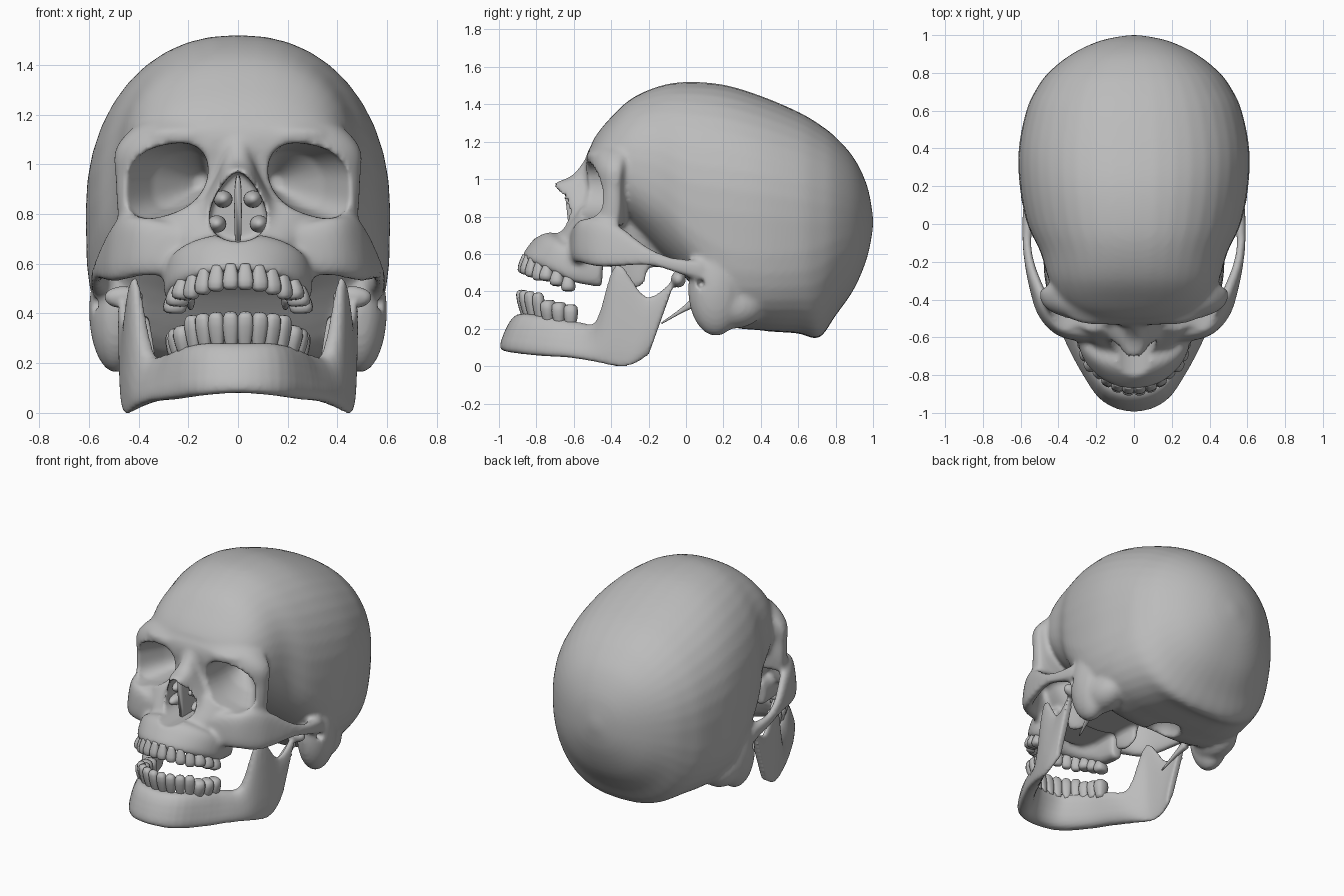
import bpy, bmesh
from math import sin, cos, pi, radians
from mathutils import Vector, Matrix

cube = bpy.data.objects.get("Cube")
if cube:
    bpy.data.objects.remove(cube, do_unlink=True)

bone = bpy.data.materials.new("grey bone")
bone.use_nodes = True
bone.diffuse_color = (0.5, 0.5, 0.5, 1)
bone.node_tree.nodes["Principled BSDF"].inputs["Base Color"].default_value = (0.5, 0.5, 0.5, 1)


def spline(rows, steps=4):
    """Catmull-Rom interpolation of rows of numbers."""
    rows = [Vector(r) for r in rows]
    out = []
    for i in range(len(rows) - 1):
        p, a, b = rows[max(i - 1, 0)], rows[i], rows[i + 1]
        q = rows[min(i + 2, len(rows) - 1)]
        for k in range(steps):
            t = k / steps
            out.append(a + (b - p) * (t / 2) + (p * 2 - a * 5 + b * 4 - q) * (t * t / 2)
                       + (a * 3 - p - b * 3 + q) * (t ** 3 / 2))
    return out + [rows[-1]]


def oval(w, up, down, n=2.25, count=40, low=None):
    """Superellipse whose upper and lower halves differ."""
    pts = []
    for i in range(count):
        c, s = cos(2 * pi * i / count), sin(2 * pi * i / count)
        e = 2 / (n if s > 0 or not low else low)
        u, v = abs(c) ** e, abs(s) ** e
        pts.append((w * u * (1 if c > 0 else -1), v * (up if s > 0 else -down)))
    return pts


def loft(bm, rings):
    vs = [[bm.verts.new(p) for p in ring] for ring in rings]
    n = len(vs[0])
    for a, b in zip(vs, vs[1:]):
        for i in range(n):
            j = (i + 1) % n
            bm.faces.new((a[i], a[j], b[j], b[i]))
    bm.faces.new(vs[0])
    bm.faces.new(vs[-1])


def slices(bm, rows, back):
    """Horizontal sections: z, front y, half width, centre y."""
    loft(bm, [[(u, yc - v, z) for u, v in oval(w, yc - yf, back, 2.5)]
              for z, yf, w, yc in spline(rows)])


def slab(bm, rows, side=1, steps=4):
    """Upright blade along a path: bottom xyz, top xyz, thickness."""
    rows = spline(rows, steps)
    mids = [Vector(((r[0] + r[3]) / 2, (r[1] + r[4]) / 2)) for r in rows]
    rings = []
    for i, r in enumerate(rows):
        d = mids[min(i + 1, len(mids) - 1)] - mids[max(i - 1, 0)]
        normal = Vector((d.y, -d.x, 0)).normalized()
        lo, hi = Vector(r[:3]), Vector(r[3:6])
        ring = [(lo + hi) / 2 + normal * u + (hi - lo) * v
                for u, v in oval(r[6] / 2, 0.5, 0.5, 2.8, 20)]
        rings.append([(p.x * side, p.y, p.z) for p in ring])
    loft(bm, rings)


def both_sides(rows):
    return [(-r[0], r[1], r[2], -r[3], *r[4:]) for r in reversed(rows[1:])] + list(rows)


def ball(bm, loc, rad):
    bmesh.ops.create_uvsphere(bm, u_segments=24, v_segments=16, radius=1,
                              matrix=Matrix.LocRotScale(Vector(loc), None, Vector(rad)))


def finish(bm, name):
    bmesh.ops.recalc_face_normals(bm, faces=bm.faces)
    me = bpy.data.meshes.new(name)
    bm.to_mesh(me)
    bm.free()
    me.materials.append(bone)
    me.shade_smooth()
    ob = bpy.data.objects.new(name, me)
    bpy.context.collection.objects.link(ob)
    return ob


def fuse(ob, size, rounds):
    """Merge overlapping masses into one skin and soften it."""
    m = ob.modifiers.new("merge", "REMESH")
    m.mode, m.voxel_size, m.use_smooth_shade = "VOXEL", size, True
    m = ob.modifiers.new("soften", "SMOOTH")
    m.factor, m.iterations = 0.5, rounds


def bake(ob):
    bpy.context.view_layer.update()
    dg = bpy.context.evaluated_depsgraph_get()
    me = bpy.data.meshes.new_from_object(ob.evaluated_get(dg))
    ob.modifiers.clear()
    ob.data = me
    me.materials.clear()
    me.materials.append(bone)
    me.shade_smooth()


# Braincase: y, top, bottom, half width, height of widest point, lower squareness
bm = bmesh.new()
case = [(-.51, 1.17, 1.03, .1, 1.1, 2.2), (-.49, 1.22, .96, .26, 1.08, 2.2),
        (-.42, 1.31, .85, .38, 1.06, 2.2), (-.3, 1.425, .74, .45, 1.03, 2.3),
        (-.15, 1.495, .6, .495, .97, 2.5), (0, 1.52, .47, .565, .86, 3),
        (.2, 1.505, .23, .605, .82, 3.4), (.4, 1.445, .19, .61, .8, 3.4),
        (.6, 1.36, .175, .57, .78, 3), (.71, 1.295, .15, .52, .77, 2.5),
        (.8, 1.225, .27, .455, .77, 2.3), (.9, 1.11, .415, .33, .77, 2.3),
        (.97, .96, .585, .18, .77, 2.3), (1, .8, .74, .03, .77, 2.2)]
loft(bm, [[(u, y, mid + v) for u, v in oval(w, top - mid, mid - bot, low=low)]
          for y, top, bot, w, mid, low in spline(case)])
# Brow and orbit block, nasal bones, upper jaw, skull base core
slices(bm, [(1.21, -.47, .3, -.34), (1.15, -.525, .42, -.35), (1.06, -.535, .495, -.36),
            (.95, -.52, .495, -.37), (.85, -.54, .49, -.37), (.75, -.58, .48, -.38)], .06)
slices(bm, [(1.12, -.53, .06, -.42), (1.02, -.61, .07, -.42), (.97, -.715, .08, -.45),
            (.9, -.69, .12, -.45), (.8, -.66, .18, -.45), (.7, -.69, .22, -.45)], .1)
slices(bm, [(.85, -.57, .32, -.45), (.76, -.64, .31, -.45), (.68, -.7, .28, -.45),
            (.58, -.73, .22, -.45)], .15)
slices(bm, [(.92, -.5, .27, -.3), (.7, -.5, .25, -.3), (.53, -.42, .2, -.25)], .38)


def arch(t, w, d, yc):
    return w * sin(t), yc - d * cos(t)


# Tooth-bearing ridge of the upper jaw
ridge = []
for i in range(7):
    t = radians(15 * i)
    x, y = arch(t, .255, .255, -.595)
    f = cos(t)
    ridge.append((x, y, .445 + .125 * f, x * .95, y + .12 * f, .62 + .105 * f, .1))
ridge.append((.24, -.45, .42, .24, -.44, .6, .09))
slab(bm, both_sides(ridge), 1, 2)
ball(bm, (0, -.72, .695), (.03, .05, .025))

for s in (1, -1):
    # Cheekbone running back into the arch
    slab(bm, [(.24, -.59, .55, .24, -.57, .76, .09), (.38, -.56, .55, .38, -.54, .79, .09),
              (.475, -.48, .53, .455, -.45, .79, .08), (.525, -.36, .53, .5, -.34, .74, .065),
              (.56, -.2, .535, .55, -.2, .635, .05), (.57, -.06, .5, .565, -.06, .58, .05),
              (.54, .08, .45, .54, .08, .57, .1)], s)
    ball(bm, (s * .2, -.44, 1.12), (.18, .095, .05))
    # Bone behind the ear and the wing behind the palate
    ball(bm, (s * .49, .16, .41), (.11, .15, .25))
    ball(bm, (s * .46, .25, .32), (.11, .17, .12))
    slab(bm, [(.2, -.4, .44, .2, -.4, .65, .06), (.19, -.3, .4, .19, -.28, .65, .04),
              (.2, -.22, .43, .2, -.18, .62, .03)], s)
skull = finish(bm, "skull")
fuse(skull, .013, 8)
bake(skull)

# Cutters for the eye sockets, nose opening, ear canals and spinal opening
cutters = []
for s in (1, -1):
    bm = bmesh.new()
    socket = [(-.85, .288, .938, .168, .145), (-.45, .285, .938, .165, .142),
              (-.3, .23, .94, .115, .11), (-.15, .15, .93, .03, .03)]
    loft(bm, [[(s * (cx + u), y, cz + v - (.18 if v > 0 else .3) * u)
               for u, v in oval(w, h, h, 2.4)] for y, cx, cz, w, h in socket])
    cutters.append(finish(bm, "socket_cutter"))
    bm = bmesh.new()
    ball(bm, (s * .6, .08, .44), (.08, .024, .028))
    cutters.append(finish(bm, "ear_cutter"))
bm = bmesh.new()
angles = [2 * pi * i / 32 for i in range(32)]
loft(bm, [[(.108 * cos(a) * (1 - .4 * sin(a)), y, .828 + .14 * sin(a)) for a in angles]
          for y in (-.95, -.45)])
cutters.append(finish(bm, "nose_cutter"))
bm = bmesh.new()
ball(bm, (0, .28, .2), (.1, .13, .12))
cutters.append(finish(bm, "spine_cutter"))
for c in cutters:
    c.hide_render = True
    m = skull.modifiers.new("cut", "BOOLEAN")
    m.operation, m.solver, m.object = "DIFFERENCE", "EXACT", c
fuse(skull, .013, 3)
bake(skull)
for c in cutters:
    bpy.data.objects.remove(c, do_unlink=True)

# Thin bones inside the nose
bm = bmesh.new()
slab(bm, [(0, -.62, .67, 0, -.65, .95, .03), (0, -.53, .67, 0, -.53, .96, .03),
          (0, -.43, .67, 0, -.43, .95, .02)])
for s in (1, -1):
    for x, z in ((.085, .76), (.06, .86)):
        ball(bm, (s * x, -.53, z), (.038, .09, .035))
finish(bm, "nasal_septum")

# Thin spikes under the ears
bm = bmesh.new()
for s in (1, -1):
    slab(bm, [(.38, .06, .32, .38, .06, .39, .05), (.36, -.02, .285, .36, -.02, .315, .03),
              (.34, -.13, .225, .34, -.13, .235, .01)], s)
finish(bm, "styloid_spikes")

# Lower jaw, from the chin back to the hinge
bm = bmesh.new()
slab(bm, both_sides([
    (0, -.96, .08, 0, -.875, .28, .11), (.14, -.915, .07, .13, -.84, .28, .105),
    (.245, -.78, .055, .22, -.71, .26, .095), (.335, -.62, .045, .28, -.57, .235, .09),
    (.4, -.47, .02, .355, -.47, .25, .075), (.44, -.36, -.005, .415, -.37, .55, .05),
    (.455, -.28, .01, .45, -.21, .37, .045), (.45, -.2, .06, .465, -.05, .48, .05)]))
for s in (1, -1):
    ball(bm, (s * .46, -.04, .465), (.08, .04, .045))
jaw = finish(bm, "lower_jaw")
fuse(jaw, .011, 3)
bake(jaw)


def tooth(bm, x, y, z, t, width, depth, height, tilt, up):
    place = (Matrix.Translation((x, y, z)) @ Matrix.Rotation(t, 4, "Z")
             @ Matrix.Diagonal((1, 1, up, 1)) @ Matrix.Rotation(tilt, 4, "X"))
    shape = ((-.15, .6), (0, .7), (.3, .9), (.6, 1), (.85, .93), (.97, .65), (1, .3))
    loft(bm, [[place @ Vector((u * k, v * k, height * h))
               for u, v in oval(width / 2, depth / 2, depth / 2, 2.6, 14)] for h, k in shape])


# Two rows of teeth
for name, up, w, d, yc, z0, drop, tall in (("upper_teeth", -1, .255, .26, -.6, .585, .13, .09),
                                          ("lower_teeth", 1, .245, .275, -.585, .27, .055, .14)):
    bm = bmesh.new()
    for i in range(7):
        t = (i + .5) / 7 * pi / 2
        x, y = arch(t, w, d, yc)
        f = 1 - cos(t)
        molar = i > 3
        for s in (1, -1):
            tooth(bm, s * x, y, z0 - drop * f, s * t, .078 if molar else .066,
                  .095 if molar else .058, tall * (.78 if molar else 1),
                  .2 * (1 - f), up)
    finish(bm, name)
